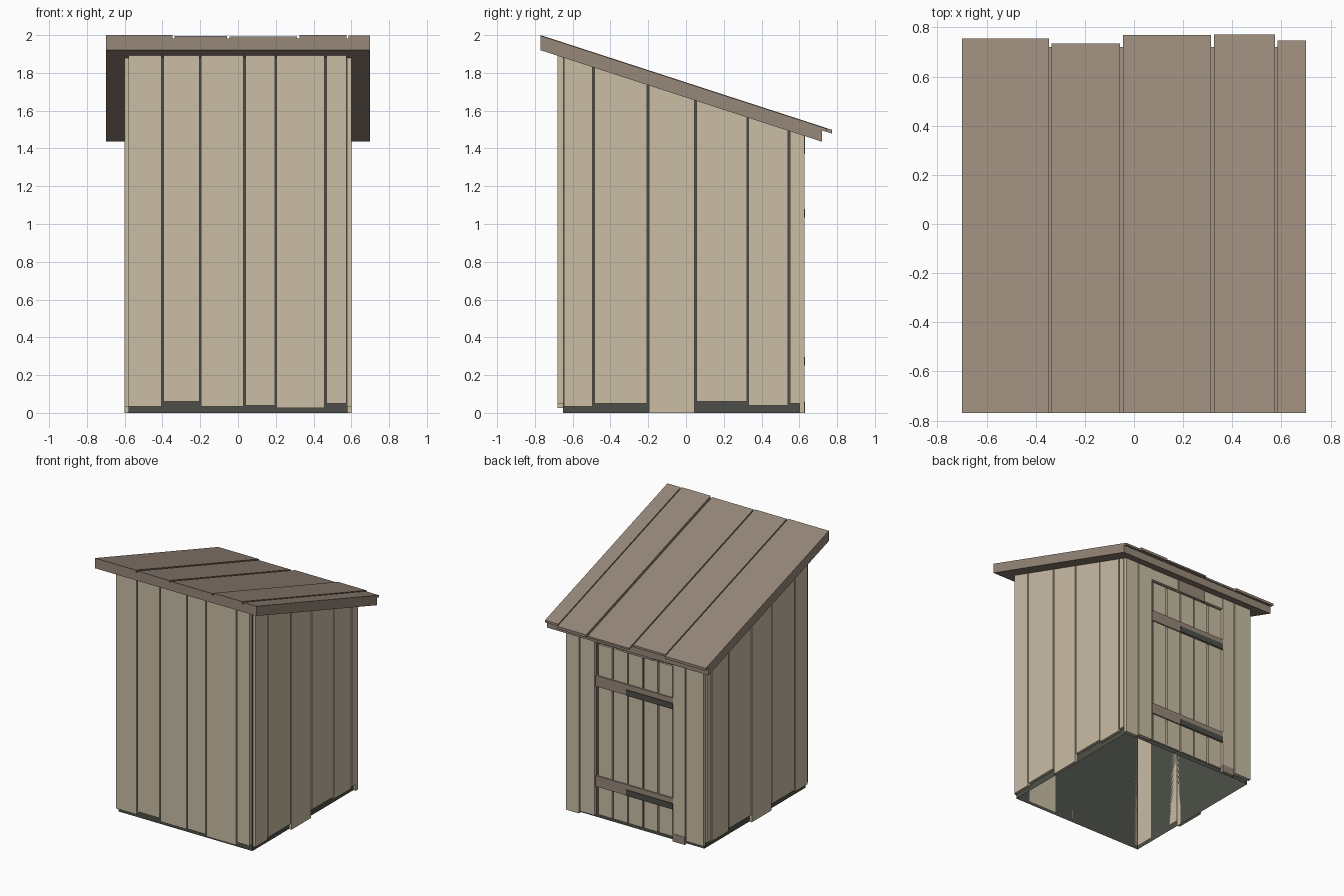
import bpy
import bmesh

old = bpy.data.objects.get("Cube")
if old:
    bpy.data.objects.remove(old, do_unlink=True)


def material(name, rgb):
    linear = [((c / 255 + 0.055) / 1.055) ** 2.4 for c in rgb] + [1.0]
    mat = bpy.data.materials.new(name)
    mat.use_nodes = True
    mat.diffuse_color = linear
    bsdf = mat.node_tree.nodes["Principled BSDF"]
    bsdf.inputs["Base Color"].default_value = linear
    bsdf.inputs["Roughness"].default_value = 0.9
    return mat


beige = material("pale wood", (202, 189, 165))
brown = material("brown wood", (151, 135, 121))
dark = material("dark grey", (77, 79, 72))

SLOPE = -0.325


def eaves(y):
    """Height of the roof underside at depth y."""
    return 1.92 + (y + 0.77) * SLOPE


def block(name, mat, x, y, bottom, top, open_bottom=False):
    """Six sided block whose bottom and top are heights or functions of y."""
    def height(h, yy):
        return h(yy) if callable(h) else h
    bm = bmesh.new()
    rings = []
    for h in (bottom, top):
        corners = [(x[0], y[0]), (x[1], y[0]), (x[1], y[1]), (x[0], y[1])]
        rings.append([bm.verts.new((cx, cy, height(h, cy))) for cx, cy in corners])
    low, high = rings
    for i in range(4):
        j = (i + 1) % 4
        bm.faces.new((low[i], low[j], high[j], high[i]))
    bm.faces.new(high)
    if not open_bottom:
        bm.faces.new(low[::-1])
    mesh = bpy.data.meshes.new(name)
    bm.to_mesh(mesh)
    bm.free()
    mesh.materials.append(mat)
    obj = bpy.data.objects.new(name, mesh)
    bpy.context.collection.objects.link(obj)
    return obj


# Hollow dark shell behind the planks, open underneath
block("inner_shell", dark, (-0.58, 0.58), (-0.65, 0.60), 0, eaves, open_bottom=True)

# Front planks: x start, x end, bottom height
front = [(-0.58, -0.405, 0.035), (-0.395, -0.205, 0.06), (-0.195, 0.03, 0.035),
         (0.04, 0.195, 0.04), (0.205, 0.457, 0.025), (0.468, 0.575, 0.05)]
for a, b, z in front:
    block("front_plank", beige, (a, b), (-0.68, -0.65), z, eaves)

# Side planks on both sides: y start, y end, bottom height
side = [(-0.645, -0.495, 0.035), (-0.485, -0.207, 0.05), (-0.197, 0.045, 0),
        (0.055, 0.322, 0.06), (0.332, 0.54, 0.04), (0.55, 0.60, 0.05)]
for s in (-1, 1):
    for a, b, z in side:
        block("side_plank", beige, sorted((s * 0.58, s * 0.602)), (a, b), z, eaves)

# Back wall planks either side of the door
back = [(0.49, 0.6, 0), (0.355, 0.48, 0.02), (-0.43, -0.325, 0.06), (-0.59, -0.44, 0.03)]
for a, b, z in back:
    block("back_plank", beige, (a, b), (0.60, 0.627), z, eaves)
block("door_post_foot", brown, (-0.43, -0.325), (0.60, 0.63), 0, 0.06)

# Lintel over the door, with a brown patch board
block("door_lintel", beige, (-0.325, 0.355), (0.60, 0.622), 1.38, eaves)
block("lintel_patch", brown, (-0.15, 0.1), (0.60, 0.63), 1.37, eaves)

# Door of five narrow planks, crossed by two battens with dark straps
for i in range(5):
    right = -0.315 + i * 0.131
    block("door_plank", beige, (right, right + 0.119), (0.60, 0.615), 0.03, 1.365)
for z in (0.25, 1.035):
    block("door_batten", brown, (-0.325, 0.345), (0.60, 0.625), z, z + 0.085)
    block("door_strap", dark, (-0.325, 0.08), (0.62, 0.63), z, z + 0.045)

# Roof slab and the overlapping roof boards
block("roof_slab", brown, (-0.70, 0.70), (-0.77, 0.72), eaves, lambda y: eaves(y) + 0.062)
boards = [(-0.70, -0.347, 0.755, 0.08), (-0.335, -0.057, 0.735, 0.076),
          (-0.045, 0.313, 0.77, 0.073), (0.325, 0.575, 0.772, 0.08),
          (0.585, 0.70, 0.747, 0.077)]
for a, b, end, thick in boards:
    block("roof_board", brown, (a, b), (-0.77, end),
          lambda y: eaves(y) + 0.06, lambda y: eaves(y) + thick)
